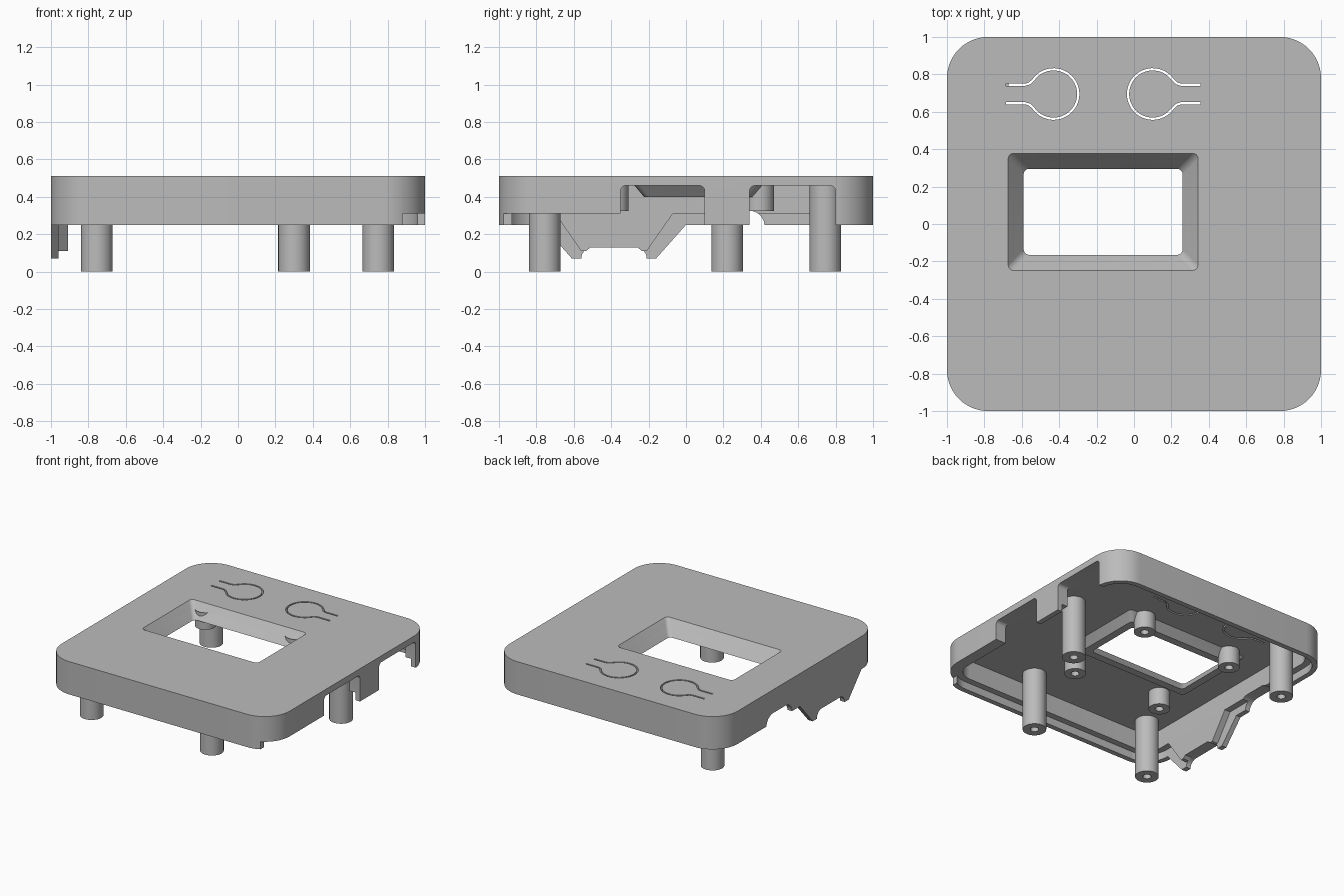
import bpy, bmesh, math
from mathutils import Vector

cube = bpy.data.objects.get("Cube")
if cube:
    bpy.data.objects.remove(cube, do_unlink=True)

grey = bpy.data.materials.new("plain_grey")
grey.use_nodes = True
colour = (0.5, 0.5, 0.5, 1)
grey.diffuse_color = colour
grey.node_tree.nodes["Principled BSDF"].inputs["Base Color"].default_value = colour


def finish(bm, name):
    bmesh.ops.recalc_face_normals(bm, faces=bm.faces)
    mesh = bpy.data.meshes.new(name)
    bm.to_mesh(mesh)
    bm.free()
    mesh.materials.append(grey)
    obj = bpy.data.objects.new(name, mesh)
    bpy.context.collection.objects.link(obj)
    return obj


def loft(name, low, high):
    """Closed solid between two loops with the same number of points."""
    bm = bmesh.new()
    a = [bm.verts.new(p) for p in low]
    b = [bm.verts.new(p) for p in high]
    bm.faces.new(a)
    bm.faces.new(b)
    for i in range(len(a)):
        j = (i + 1) % len(a)
        bm.faces.new((a[i], a[j], b[j], b[i]))
    return finish(bm, name)


def prism_z(name, pts, z0, z1):
    return loft(name, [(x, y, z0) for x, y in pts], [(x, y, z1) for x, y in pts])


def prism_x(name, pts, x0, x1):
    return loft(name, [(x0, y, z) for y, z in pts], [(x1, y, z) for y, z in pts])


def arc(cx, cy, r, start, end, steps):
    angles = [math.radians(start + (end - start) * i / steps) for i in range(steps + 1)]
    return [(cx + r * math.cos(t), cy + r * math.sin(t)) for t in angles]


def rounded(x0, x1, y0, y1, r, steps=6):
    return (arc(x1 - r, y1 - r, r, 0, 90, steps) + arc(x0 + r, y1 - r, r, 90, 180, steps)
            + arc(x0 + r, y0 + r, r, 180, 270, steps) + arc(x1 - r, y0 + r, r, 270, 360, steps))


def cut(target, cutter):
    cutter.hide_render = True
    mod = target.modifiers.new("cut", 'BOOLEAN')
    mod.operation = 'DIFFERENCE'
    mod.solver = 'EXACT'
    mod.object = cutter
    bpy.context.view_layer.objects.active = target
    bpy.ops.object.modifier_apply(modifier=mod.name)


def discard(obj):
    bpy.data.objects.remove(obj, do_unlink=True)


def shell_outline(inset):
    e = 1 - inset
    return rounded(-e, e, -e, e, 0.22 - inset, 14)


TOP, CEILING, LEDGE, RIM = 0.51, 0.46, 0.31, 0.25

# Shell: a rounded tray, open below, with a stepped lip
shell = prism_z("cover_shell", shell_outline(0), RIM, TOP)
cutters = [
    prism_z("lip_cutter", shell_outline(0.04), 0, LEDGE),
    prism_z("cavity_cutter", shell_outline(0.09), 0.01, CEILING),
    # Openings in the +x wall
    prism_x("corner_cutter", [(-1.1, 0), (-0.34, 0), (-0.34, LEDGE), (-1.1, LEDGE)], 0.88, 1.1),
    prism_x("port_cutter_a", rounded(-0.35, 0.10, -0.1, CEILING, 0.03), 0.85, 1.1),
    prism_x("port_cutter_b", rounded(0.34, 0.80, -0.1, CEILING, 0.03), 0.85, 1.1),
    # Cable notch in the -x wall
    prism_x("notch_cutter", rounded(0.10, 0.42, -0.1, 0.325, 0.08), -1.1, -0.85),
]


def button_slot(name, cx, side):
    """Thin keyhole-shaped strip that frees a push button from the top."""
    cy, half = 0.695, 0.006
    ring = arc(0, 0, 0.132, 145, -145, 40)
    path = [(-0.255, 0.05), (-0.15, 0.05), (-0.128, 0.057)] + ring
    path += [(-0.128, -0.057), (-0.15, -0.05), (-0.255, -0.05)]
    path = [Vector(p) for p in path]
    left, right = [], []
    for i, p in enumerate(path):
        d = (path[min(i + 1, len(path) - 1)] - path[max(i - 1, 0)]).normalized()
        n = Vector((-d.y, d.x)) * half
        left.append(p + n)
        right.append(p - n)
    pts = [(cx + side * p.x, cy + p.y) for p in left + right[::-1]]
    return prism_z(name, pts, 0.4, 0.6)


cutters.append(button_slot("button_cutter_a", -0.43, 1))
cutters.append(button_slot("button_cutter_b", 0.10, -1))


# Screen window: a funnel with a rim under the top
def window_loop(z, grow):
    pts = rounded(-0.59 - grow, 0.26 + grow, -0.165 - grow, 0.295 + grow, 0.03)
    return [(x, y, z) for x, y in pts]


slope = 0.083 / 0.11
funnel = loft("window_cutter", window_loop(0.38, -0.02 * slope),
              window_loop(0.53, 0.13 * slope))
rim = loft("window_rim", window_loop(0.40, 0.06), window_loop(CEILING, 0.11))
cut(rim, funnel)
cutters.append(funnel)
for cutter in cutters:
    cut(shell, cutter)
    discard(cutter)

# Hanging side flap on the -x wall: outer skin and shorter inner layer
foot = 0.07
outer = [(-0.77, RIM), (-0.61, foot), (-0.56, foot)]
outer += arc(-0.50, foot, 0.06, 180, 90, 6) + arc(-0.27, foot, 0.06, 90, 0, 6)
outer += [(-0.16, foot), (0, RIM)]
inner = [(-0.70, LEDGE), (-0.56, 0.11), (-0.535, 0.11), (-0.51, 0.13),
         (-0.26, 0.13), (-0.235, 0.11), (-0.21, 0.11), (-0.07, LEDGE)]
flap = prism_x("side_flap_outer", outer, -1, -0.96)
liner = prism_x("side_flap_inner", inner, -0.96, -0.91)


# Hollow screw posts
def post(name, x, y, r, z0):
    bm = bmesh.new()
    hole, depth = 0.03, z0 + 0.12
    profile = [(0, depth), (hole, depth), (hole, z0), (r, z0), (r, CEILING)]
    verts = [bm.verts.new((px, 0, pz)) for px, pz in profile]
    edges = [bm.edges.new(pair) for pair in zip(verts, verts[1:])]
    bmesh.ops.spin(bm, geom=verts + edges, cent=(0, 0, 0), axis=(0, 0, 1),
                   angle=math.tau, steps=32, use_duplicate=False)
    bmesh.ops.remove_doubles(bm, verts=bm.verts, dist=0.0001)
    obj = finish(bm, name)
    obj.location = (x, y, 0)
    return obj


parts = [shell, rim, flap, liner]
for i, (x, y) in enumerate([(-0.755, -0.755), (0.30, -0.755), (0.75, 0.22), (-0.755, 0.745)]):
    parts.append(post(f"mounting_post_{i + 1}", x, y, 0.085, 0))
for x in (-0.56, 0.23):
    for y in (-0.385, 0.393):
        parts.append(post("screen_boss", x, y, 0.077, 0.325))

# Smooth curves, sharp edges
bpy.ops.object.select_all(action='DESELECT')
for obj in parts:
    obj.select_set(True)
bpy.context.view_layer.objects.active = shell
bpy.ops.object.shade_smooth_by_angle(angle=math.radians(30))
